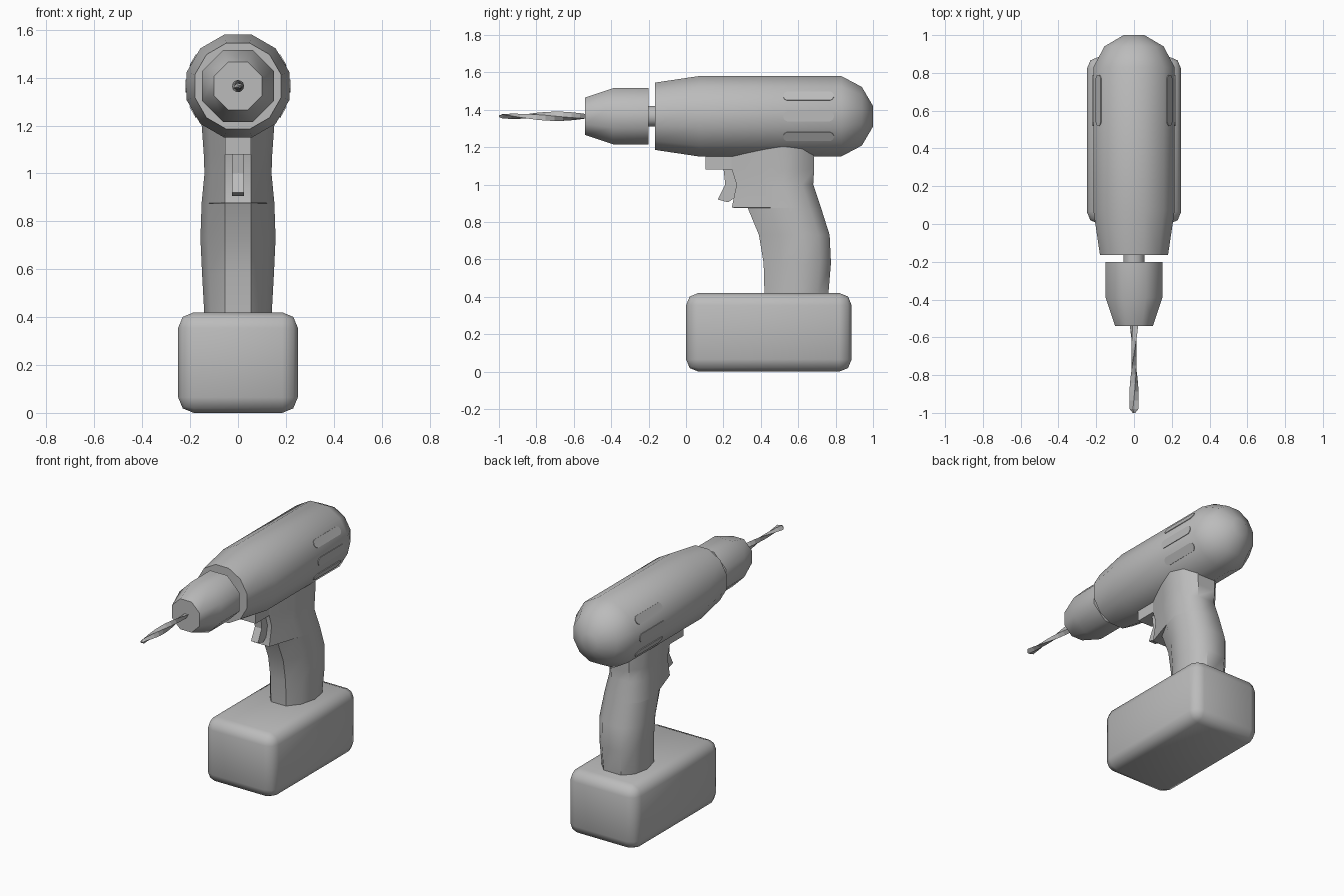
import bpy, bmesh, math
from math import pi, sin, cos

if "Cube" in bpy.data.objects:
    bpy.data.objects.remove(bpy.data.objects["Cube"], do_unlink=True)

GREY = (0.5, 0.5, 0.5, 1)
grey = bpy.data.materials.new("plain grey")
grey.use_nodes = True
grey.diffuse_color = GREY
grey.node_tree.nodes["Principled BSDF"].inputs["Base Color"].default_value = GREY
AXIS = 1.365  # height of the motor axis


def finish(name, bm, smooth=None):
    bmesh.ops.recalc_face_normals(bm, faces=bm.faces)
    mesh = bpy.data.meshes.new(name)
    bm.to_mesh(mesh)
    bm.free()
    mesh.materials.append(grey)
    ob = bpy.data.objects.new(name, mesh)
    bpy.context.collection.objects.link(ob)
    if smooth:
        bpy.ops.object.select_all(action="DESELECT")
        ob.select_set(True)
        bpy.context.view_layer.objects.active = ob
        bpy.ops.object.shade_smooth_by_angle(angle=math.radians(smooth))
    return ob


def loft(name, rings, smooth=None):
    """Skin a list of equal-length closed rings and cap both ends."""
    bm = bmesh.new()
    rows = [[bm.verts.new(p) for p in ring] for ring in rings]
    n = len(rows[0])
    for a, b in zip(rows, rows[1:]):
        for i in range(n):
            j = (i + 1) % n
            bm.faces.new((a[i], a[j], b[j], b[i]))
    bm.faces.new(rows[0])
    bm.faces.new(rows[-1])
    return finish(name, bm, smooth)


def turned(name, profile, sides, smooth):
    """Faceted barrel along y; radii are measured to the flats."""
    rings = []
    for y, flat in profile:
        r = flat / cos(pi / sides)
        angles = [2 * pi * (i + 0.5) / sides for i in range(sides)]
        rings.append([(r * cos(a), y, AXIS + r * sin(a)) for a in angles])
    return loft(name, rings, smooth)


def plate(name, outline, half):
    """Side outline in (y, z), extruded across x."""
    return loft(name, [[(x, y, z) for y, z in outline] for x in (-half, half)])


# Motor housing, chuck and spindle
turned("motor_housing", [(-0.165, 0.18), (0.07, 0.215), (0.83, 0.215),
                         (0.94, 0.157), (1.0, 0.055)], 12, 50)
turned("chuck", [(-0.54, 0.1), (-0.39, 0.15), (-0.2, 0.15)], 8, 50)
turned("spindle", [(-0.22, 0.055), (-0.15, 0.055)], 8, 50)

# Twisted bit with a pointed tip
bit = []
for k in range(11):
    t = k / 10
    turn = 0.4 + pi * t
    ring = []
    for u, v in ((1, 0), (0, 0.55), (-1, 0), (0, -0.55)):
        ring.append((0.025 * (u * cos(turn) - v * sin(turn)), -0.52 - 0.46 * t,
                     AXIS + 0.025 * (u * sin(turn) + v * cos(turn))))
    bit.append(ring)
bit.append([(x * 0.3, -1, AXIS + (z - AXIS) * 0.3) for x, y, z in bit[-1]])
loft("drill_bit", bit)

# Grip: height, front, back, half width
levels = [(0.4, 0.42, 0.76, 0.14), (0.58, 0.415, 0.775, 0.15),
          (0.73, 0.39, 0.768, 0.157), (0.875, 0.33, 0.722, 0.152),
          (0.876, 0.245, 0.722, 0.152), (1.0, 0.27, 0.68, 0.14),
          (1.08, 0.245, 0.685, 0.143), (1.25, 0.24, 0.68, 0.155)]
grip = []
for z, front, back, w in levels:
    side = [(0.055, front), (0.8 * w, back - 0.27), (w, back - 0.16),
            (0.85 * w, back - 0.06), (0.45 * w, back)]
    grip.append([(x, y, z) for x, y in side] + [(-x, y, z) for x, y in reversed(side)])
loft("grip", grip, 45)

# Trigger and the block above it
plate("trigger_block", [(0.105, 1.08), (0.3, 1.08), (0.3, 1.22), (0.105, 1.22)], 0.055)
plate("trigger", [(0.2, 1.09), (0.21, 1.0), (0.17, 0.92), (0.225, 0.905),
                  (0.29, 0.95), (0.29, 1.09)], 0.025)

# Battery pack with rounded edges
bm = bmesh.new()
bmesh.ops.create_cube(bm, size=1)
for v in bm.verts:
    v.co = (v.co.x * 0.5, 0.443 + v.co.y * 0.885, 0.21 + v.co.z * 0.42)
bmesh.ops.bevel(bm, geom=bm.edges[:], offset=0.065, segments=2, profile=0.5, affect="EDGES")
finish("battery_pack", bm, 50)

# Three rounded vent plates on each side, one per facet
for side, label in ((1, "left"), (-1, "right")):
    for n, tilt in enumerate((pi / 6, 0, -pi / 6)):
        rings = []
        for r in (0.21, 0.219):
            ring = []
            for i in range(12):
                a = 2 * pi * (i + 0.5) / 12
                y = 0.655 + math.copysign(0.108, cos(a)) + 0.028 * cos(a)
                h = 0.028 * sin(a)
                ring.append((side * (r * cos(tilt) - h * sin(tilt)), y,
                             AXIS + r * sin(tilt) + h * cos(tilt)))
            rings.append(ring)
        loft(f"{label}_vent_{n + 1}", rings)
